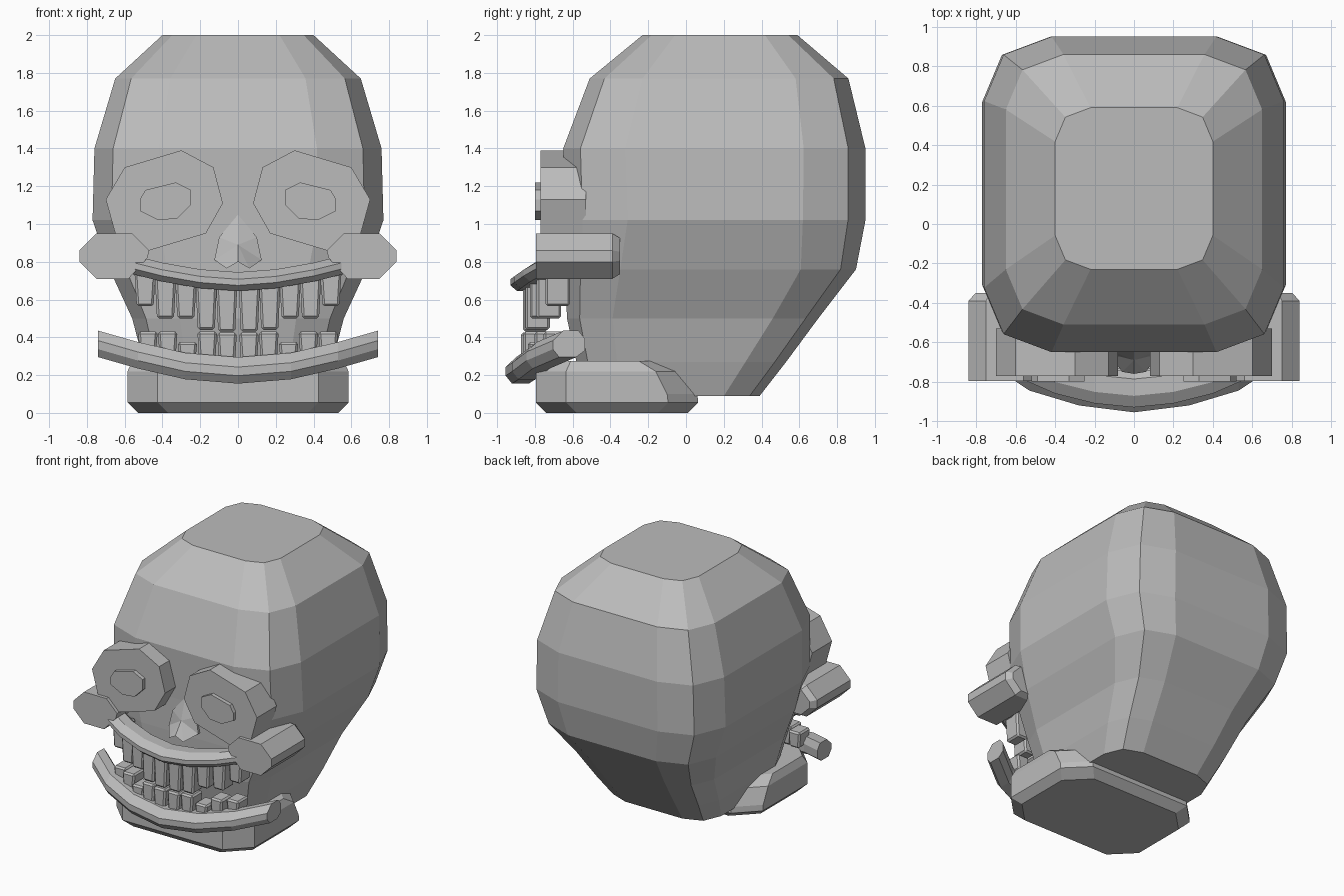
import bpy, bmesh
from mathutils import Vector

cube = bpy.data.objects.get("Cube")
if cube:
    bpy.data.objects.remove(cube)

bone = bpy.data.materials.new("bone_grey")
bone.use_nodes = True
GREY = (0.5, 0.5, 0.5, 1)
bone.diffuse_color = GREY
bone.node_tree.nodes["Principled BSDF"].inputs["Base Color"].default_value = GREY


def finish(name, bm):
    bmesh.ops.recalc_face_normals(bm, faces=bm.faces)
    mesh = bpy.data.meshes.new(name)
    bm.to_mesh(mesh)
    bm.free()
    mesh.materials.append(bone)
    obj = bpy.data.objects.new(name, mesh)
    bpy.context.collection.objects.link(obj)
    return obj


def loft(name, rings):
    """Skin a list of equal-length closed rings and cap both ends."""
    bm = bmesh.new()
    rows = [[bm.verts.new(p) for p in ring] for ring in rings]
    n = len(rows[0])
    for a, b in zip(rows, rows[1:]):
        for i in range(n):
            j = (i + 1) % n
            bm.faces.new((a[i], a[j], b[j], b[i]))
    bm.faces.new(rows[0])
    bm.faces.new(rows[-1])
    return finish(name, bm)


def rounded_ring(z, hx, front, back):
    """Twelve-sided section with two-step corners."""
    quarter = [(hx, hx * 0.43), (hx * 0.87, hx * 0.12), (hx * 0.55, 0)]
    right_back = [(x, back - d) for x, d in quarter]
    right_front = [(x, front + d) for x, d in reversed(quarter)]
    half = right_front + right_back
    return [(x, y, z) for x, y in half] + [(-x, y, z) for x, y in reversed(half)]


def bevel(obj, width):
    mod = obj.modifiers.new("Bevel", "BEVEL")
    mod.width = width
    mod.segments = 1
    mod.limit_method = "ANGLE"


# Skull
loft("skull", [rounded_ring(*r) for r in (
    (0.09, 0.44, -0.52, 0.39), (0.27, 0.50, -0.58, 0.53),
    (0.50, 0.56, -0.63, 0.70), (0.76, 0.68, -0.64, 0.90),
    (1.02, 0.77, -0.64, 0.95), (1.40, 0.76, -0.65, 0.95),
    (1.77, 0.65, -0.51, 0.86), (2.00, 0.40, -0.23, 0.59))])


# Chin block
def chin_ring(z, hx, front, back):
    half = [(hx - 0.16, front), (hx, front + 0.16), (hx, back - 0.16), (hx - 0.16, back)]
    return [(x, y, z) for x, y in half] + [(-x, y, z) for x, y in reversed(half)]


loft("chin_block", [chin_ring(*r) for r in (
    (0.00, 0.53, -0.74, 0.01), (0.055, 0.585, -0.795, 0.065),
    (0.10, 0.585, -0.795, 0.06), (0.22, 0.585, -0.795, 0.0),
    (0.275, 0.56, -0.77, -0.09))])

# Eye rims, pupils and cheeks, built on the left and mirrored
EYE = [(0.30, 1.39), (0.13, 1.30), (0.08, 1.11), (0.17, 0.95),
       (0.47, 0.86), (0.65, 0.95), (0.70, 1.13), (0.60, 1.30)]
PUPIL = [(0.33, 1.22), (0.25, 1.18), (0.25, 1.10), (0.32, 1.03),
         (0.42, 1.02), (0.52, 1.07), (0.52, 1.13), (0.49, 1.18)]
CHEEK = [(0.56, 0.95), (0.47, 0.86), (0.48, 0.82), (0.58, 0.71),
         (0.75, 0.71), (0.84, 0.80), (0.84, 0.86), (0.75, 0.95)]


def prism(name, outline, side, front, back):
    return loft(name, [[(side * x, y, z) for x, z in outline] for y in (front, back)])


for label, side in (("left", 1), ("right", -1)):
    prism(label + "_eye_rim", EYE, side, -0.77, -0.53)
    prism(label + "_pupil", PUPIL, side, -0.80, -0.76)
    cx, cz = 0.655, 0.83
    inner = [(cx + (x - cx) * 0.8, cz + (z - cz) * 0.8) for x, z in CHEEK]
    loft(label + "_cheek", [[(side * x, y, z) for x, z in outline] for outline, y in (
        (CHEEK, -0.795), (CHEEK, -0.39), (inner, -0.35))])

# Nose: steep upper sides with a shallow lower ledge
bm = bmesh.new()
ridge = bm.verts.new((0, -0.69, 0.89))
rim = [bm.verts.new(p) for p in (
    (0, -0.64, 1.05), (0.10, -0.65, 0.93), (0.125, -0.66, 0.81), (0.06, -0.75, 0.765),
    (0, -0.76, 0.80), (-0.06, -0.75, 0.765), (-0.125, -0.66, 0.81), (-0.10, -0.65, 0.93))]
root = [bm.verts.new((v.co.x, -0.58, v.co.z)) for v in rim]
for i in range(len(rim)):
    j = (i + 1) % len(rim)
    bm.faces.new((ridge, rim[i], rim[j]))
    bm.faces.new((rim[i], root[i], root[j], rim[j]))
bm.faces.new(root)
finish("nose", bm)

# Lips: a chamfered section swept along a mirrored arc
SECTION = [(-1, -0.4), (-1, 0.25), (-0.35, 1), (0.6, 1),
           (1, 0.4), (1, -0.5), (0.45, -1), (-0.6, -1)]


def lip(name, arc, depth, height):
    path = [(-x, y, z) for x, y, z in reversed(arc[1:])] + arc
    loft(name, [[(x, y + depth * dy, z + height * dz) for dy, dz in SECTION]
                for x, y, z in path])


lip("upper_lip", [(0, -0.84, 0.695), (0.20, -0.82, 0.71),
                  (0.40, -0.77, 0.745), (0.56, -0.70, 0.785)], 0.09, 0.05)
lip("lower_lip", [(0, -0.87, 0.225), (0.28, -0.835, 0.248),
                  (0.53, -0.76, 0.305), (0.74, -0.62, 0.365)], 0.085, 0.07)


# Teeth: tapered pegs following the curve of each lip
def tooth(name, x, y, gum, tip, gum_half, tip_half):
    rings = []
    for z, w in ((gum, gum_half), (tip, tip_half)):
        rings.append([(x + sx * w, y + sy * 0.065, z)
                      for sx, sy in ((-1, -1), (1, -1), (1, 1), (-1, 1))])
    bevel(loft(name, rings), 0.012)


UPPER_TIPS = [0.43, 0.44, 0.50, 0.50, 0.565]
LOWER_TIPS = [0.425, 0.43, 0.375, 0.43, 0.43]
for label, side in (("left", 1), ("right", -1)):
    for i in range(5):
        x = 0.06 + 0.108 * i
        back = 0.5 * x * x
        tooth(f"{label}_upper_tooth_{i + 1}", side * x, -0.80 + back,
              0.69 + 0.3 * x * x, UPPER_TIPS[i], 0.057, 0.045)
        tooth(f"{label}_lower_tooth_{i + 1}", side * x * 0.97, -0.81 + back,
              0.26 + 0.2 * x * x, LOWER_TIPS[i], 0.042, 0.052)
